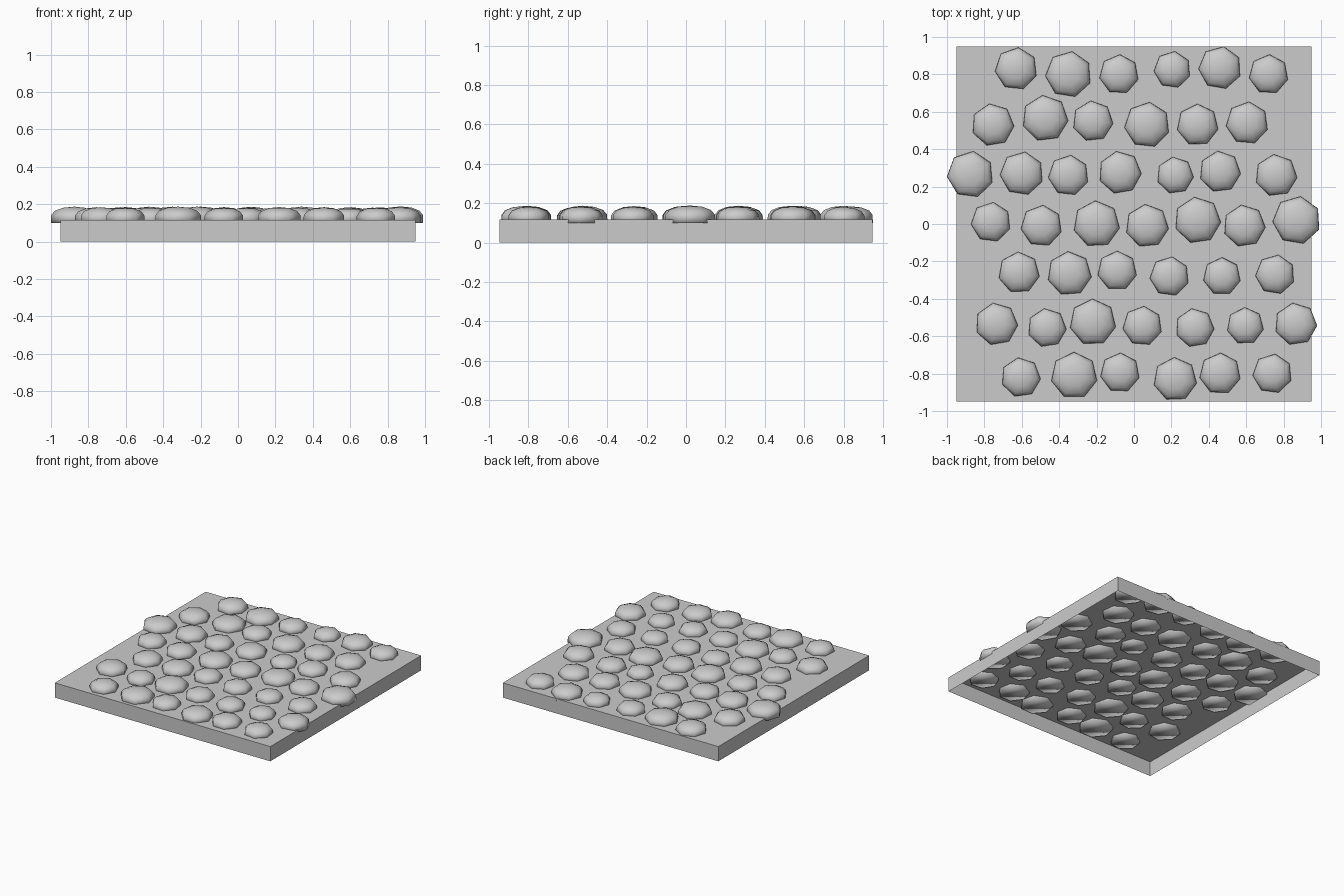
import bpy, bmesh, math, random

if "Cube" in bpy.data.objects:
    bpy.data.objects.remove(bpy.data.objects["Cube"])

random.seed(4)
HALF, TOP, SIDES = 0.948, 0.117, 7

# Rows of cobbles: x, y, radius
ROWS = [
    [(-.63, .83, .115), (-.35, .80, .125), (-.08, .80, .107), (.205, .825, .10), (.46, .835, .116), (.72, .80, .107)],
    [(-.755, .53, .115), (-.475, .565, .125), (-.22, .55, .11), (.07, .53, .123), (.34, .53, .113), (.605, .54, .115)],
    [(-.875, .265, .126), (-.60, .27, .118), (-.35, .26, .11), (-.075, .275, .116), (.22, .26, .10),
     (.46, .28, .112), (.76, .26, .114)],
    [(-.765, .01, .108), (-.495, -.01, .112), (-.20, 0, .126), (.07, -.01, .117), (.34, .02, .126),
     (.59, -.01, .114), (.87, .02, .13)],
    [(-.615, -.26, .112), (-.345, -.265, .12), (-.09, -.25, .107), (.19, -.28, .107), (.47, -.28, .102), (.755, -.27, .107)],
    [(-.735, -.535, .115), (-.465, -.555, .105), (-.22, -.525, .126), (.045, -.545, .107), (.325, -.555, .105),
     (.595, -.545, .10), (.865, -.535, .115)],
    [(-.605, -.82, .107), (-.32, -.81, .126), (-.075, -.795, .107), (.22, -.83, .118), (.46, -.80, .112), (.74, -.80, .107)],
]
# Cobble profile: radius factor, height
PROFILE = [(1.0, 0.10), (0.985, 0.142), (0.83, 0.165), (0.48, 0.181)]
APEX = 0.187


def finish(bm, name, smooth=False):
    bmesh.ops.recalc_face_normals(bm, faces=bm.faces)
    for f in bm.faces:
        f.smooth = smooth
    mesh = bpy.data.meshes.new(name)
    bm.to_mesh(mesh)
    bm.free()
    ob = bpy.data.objects.new(name, mesh)
    bpy.context.collection.objects.link(ob)
    return ob


# Base slab, open underneath
bm = bmesh.new()
base = [bm.verts.new((sx * HALF, sy * HALF, 0)) for sx, sy in ((-1, -1), (1, -1), (1, 1), (-1, 1))]
upper = [bm.verts.new((v.co.x, v.co.y, TOP)) for v in base]
for i in range(4):
    j = (i + 1) % 4
    bm.faces.new((base[i], base[j], upper[j], upper[i]))
bm.faces.new(upper)
slab = bpy.data.meshes.new("base_slab")
bm.to_mesh(slab)
bm.free()
bpy.context.collection.objects.link(bpy.data.objects.new("base_slab", slab))


# Flat-bottomed seven-sided cobble
def cobble(name, x, y, r):
    bm = bmesh.new()
    turn = math.pi / 2 + random.uniform(-0.2, 0.2)
    lift = 0.6 + r / 0.125 * 0.4
    rings = []
    for k, z in PROFILE:
        h = 0.10 + (z - 0.10) * lift
        rings.append([bm.verts.new((x + k * r * math.cos(turn + math.tau * i / SIDES),
                                    y + k * r * math.sin(turn + math.tau * i / SIDES), h))
                      for i in range(SIDES)])
    tip = bm.verts.new((x, y, 0.10 + (APEX - 0.10) * lift))
    bm.faces.new(rings[0][::-1])
    for i in range(SIDES):
        j = (i + 1) % SIDES
        for lo, hi in zip(rings, rings[1:]):
            bm.faces.new((lo[i], lo[j], hi[j], hi[i]))
        bm.faces.new((rings[-1][i], rings[-1][j], tip))
    finish(bm, name, smooth=True)


for a, row in enumerate(ROWS):
    for b, (x, y, r) in enumerate(row):
        cobble(f"cobble_{a + 1}_{b + 1}", x, y, r)
